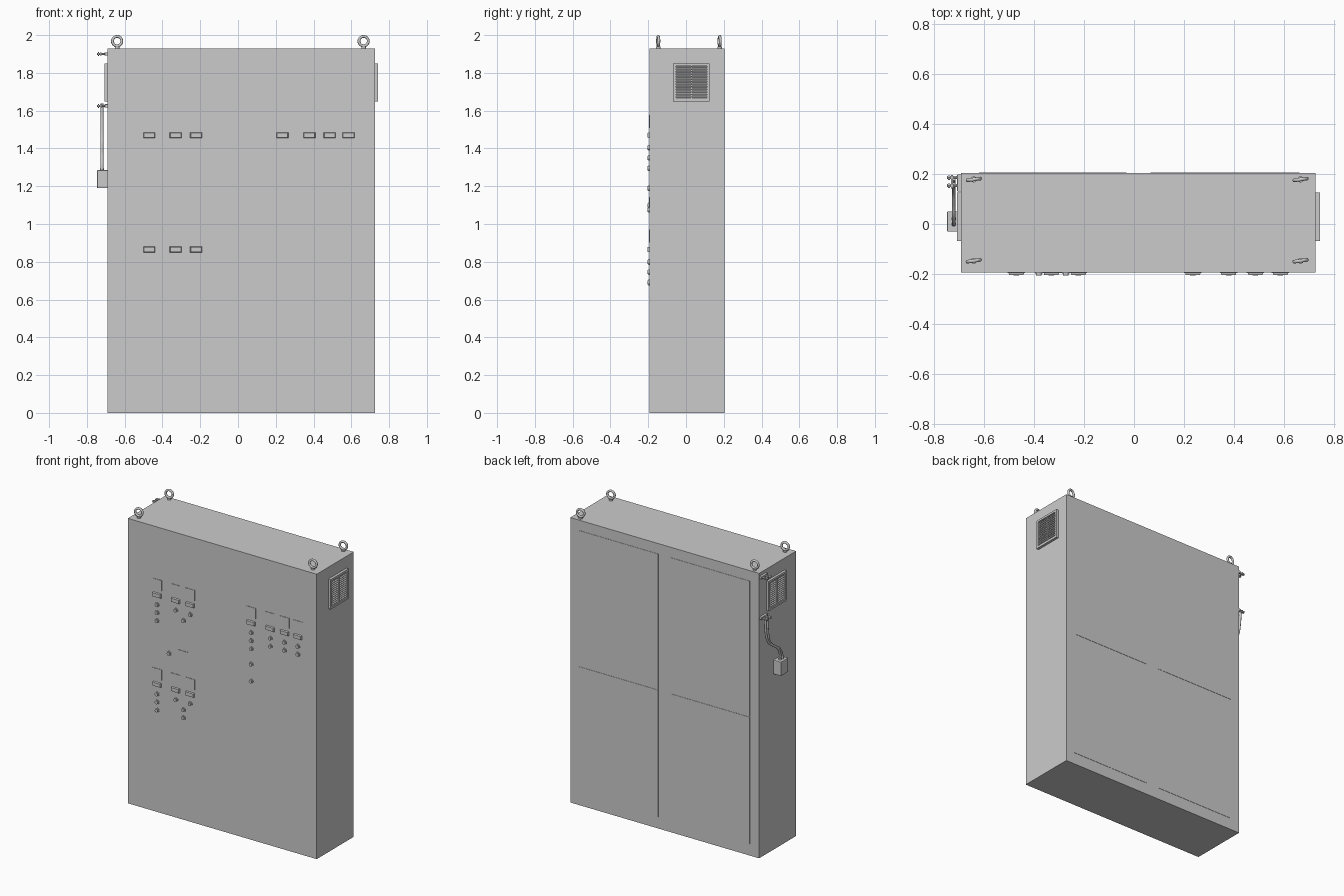
import bpy, math
from mathutils import Vector

if "Cube" in bpy.data.objects:
    bpy.data.objects.remove(bpy.data.objects["Cube"])

FRONT, BACK, LEFT, RIGHT, TOP = -0.193, 0.203, -0.69, 0.725, 1.93


def box(name, lo, hi, bevel=0.0):
    lo, hi = Vector(lo), Vector(hi)
    bpy.ops.mesh.primitive_cube_add(size=1, location=(lo + hi) / 2)
    ob = bpy.context.object
    ob.name = name
    ob.scale = hi - lo
    bpy.ops.object.transform_apply(location=False, rotation=False, scale=True)
    if bevel:
        m = ob.modifiers.new("bevel", 'BEVEL')
        m.width, m.segments = bevel, 2
    return ob


def rod(name, a, b, r, verts=16):
    a, b = Vector(a), Vector(b)
    bpy.ops.mesh.primitive_cylinder_add(vertices=verts, radius=r, depth=(b - a).length,
                                        location=(a + b) / 2)
    ob = bpy.context.object
    ob.name = name
    ob.rotation_euler = (b - a).to_track_quat('Z', 'Y').to_euler()
    bpy.ops.object.shade_smooth_by_angle()
    return ob


def ring(name, loc, rot, major, minor):
    bpy.ops.mesh.primitive_torus_add(location=loc, rotation=rot, major_radius=major,
                                     minor_radius=minor, major_segments=24, minor_segments=10)
    bpy.context.object.name = name
    bpy.ops.object.shade_smooth()


# cabinet body and thin flush back panels
box("cabinet_body", (LEFT, FRONT, 0), (RIGHT, BACK, TOP))
for x0, x1 in ((-0.62, -0.03), (0.065, 0.66)):
    for z0, z1 in ((0.08, 0.938), (0.942, 1.86)):
        box("back_panel", (x0, BACK - 0.005, z0), (x1, BACK + 0.002, z1))


# front controls
def display(x, z):
    box("display", (x - 0.035, FRONT - 0.003, z - 0.035), (x + 0.035, FRONT + 0.005, z + 0.035))


def name_switch(x, z):
    ob = box("switch_bar", (x - 0.033, FRONT - 0.011, z - 0.016),
             (x + 0.033, FRONT + 0.005, z + 0.016))
    for v in ob.data.vertices:          # taper the outer face
        if v.co.y < 0:
            v.co.x *= 0.85
            v.co.z *= 0.75


def button(x, z):
    rod("button_collar", (x, FRONT + 0.005, z), (x, FRONT - 0.005, z), 0.015, 20)
    rod("button_cap", (x, FRONT, z), (x, FRONT - 0.012, z), 0.011, 20)


def column(x, z, buttons):
    display(x, z)
    name_switch(x, z - 0.072)
    for d in buttons:
        button(x, z - d)


for z, extra in ((1.542, (0.192,)), (0.937, (0.192, 0.247))):
    column(-0.47, z, (0.138, 0.192, 0.247))
    column(-0.33, z, (0.138,))
    column(-0.222, z, (0.138,))
    for d in extra:
        button(-0.272, z - d)
column(0.235, 1.542, (0.138, 0.192, 0.247, 0.353, 0.467))
for x in (0.378, 0.485, 0.585):
    column(x, 1.542, (0.138, 0.192))
display(-0.274, 1.108)
button(-0.38, 1.098)

# lifting eyes on the roof
for x in (-0.64, 0.665):
    for y in (-0.147, 0.178):
        rod("eye_collar", (x, y, TOP - 0.005), (x, y, TOP + 0.01), 0.012)
        ring("lifting_eye", (x, y, 1.968), (math.pi / 2, 0, math.radians(8)), 0.025, 0.0075)


# louvred vents on both sides
def vent(wall, s):
    y0, y1, z0, z1 = -0.068, 0.125, 1.648, 1.85

    def part(name, ya, za, yb, zb, depth):
        xs = sorted((wall - s * 0.003, wall + s * depth))
        return box(name, (xs[0], ya, za), (xs[1], yb, zb))
    b = 0.014
    part("vent_frame", y0, z0, y1, z0 + b, 0.017)
    part("vent_frame", y0, z1 - b, y1, z1, 0.017)
    part("vent_frame", y0, z0 + b, y0 + b, z1 - b, 0.017)
    part("vent_frame", y1 - b, z0 + b, y1, z1 - b, 0.017)
    part("vent_backing", y0 + b, z0 + b, y1 - b, z1 - b, 0.003)
    ym = (y0 + y1) / 2
    part("vent_mullion", ym - 0.003, z0 + b, ym + 0.003, z1 - b, 0.014)
    n = 13
    for i in range(n):
        z = z0 + b + (i + 0.5) * (z1 - z0 - 2 * b) / n
        slat = part("vent_slat", y0 + b, z - 0.0035, y1 - b, z + 0.0035, 0.012)
        slat.rotation_euler.y = s * math.radians(25)


vent(RIGHT, 1)
vent(LEFT, -1)

# pipe clamps near the back of the left side
for z in (1.90, 1.625):
    box("clamp_plate", (-0.706, 0.13, z - 0.009), (LEFT + 0.005, 0.198, z + 0.009), 0.002)
    for y in (0.153, 0.185):
        rod("clamp_bolt", (-0.69, y, z), (-0.746, y, z), 0.006, 12)
        rod("clamp_nut", (-0.735, y, z), (-0.742, y, z), 0.010, 6)
    box("clamp_bar", (-0.731, 0.142, z - 0.007), (-0.722, 0.196, z + 0.007), 0.002)

# junction box on the left side
box("junction_box", (-0.746, -0.03, 1.19), (LEFT + 0.003, 0.05, 1.285), 0.003)

# two wavy cables from the lower clamp to the box
for off in (-0.011, 0.011):
    cu = bpy.data.curves.new("cable", 'CURVE')
    cu.dimensions = '3D'
    cu.bevel_depth, cu.bevel_resolution, cu.resolution_u = 0.0075, 3, 8
    cu.use_fill_caps = True
    pts = [(0.169, 1.63), (0.166, 1.55), (0.14, 1.45), (0.09, 1.405),
           (0.04, 1.37), (0.012, 1.32), (0.01, 1.27)]
    sp = cu.splines.new('BEZIER')
    sp.bezier_points.add(len(pts) - 1)
    for p, (y, z) in zip(sp.bezier_points, pts):
        p.co = (-0.72, y + off, z + off * 0.6)
        p.handle_left_type = p.handle_right_type = 'AUTO'
    bpy.context.collection.objects.link(bpy.data.objects.new("cable", cu))
    rod("cable_gland", (-0.72, 0.01 + off, 1.28), (-0.72, 0.01 + off, 1.297), 0.010, 12)
